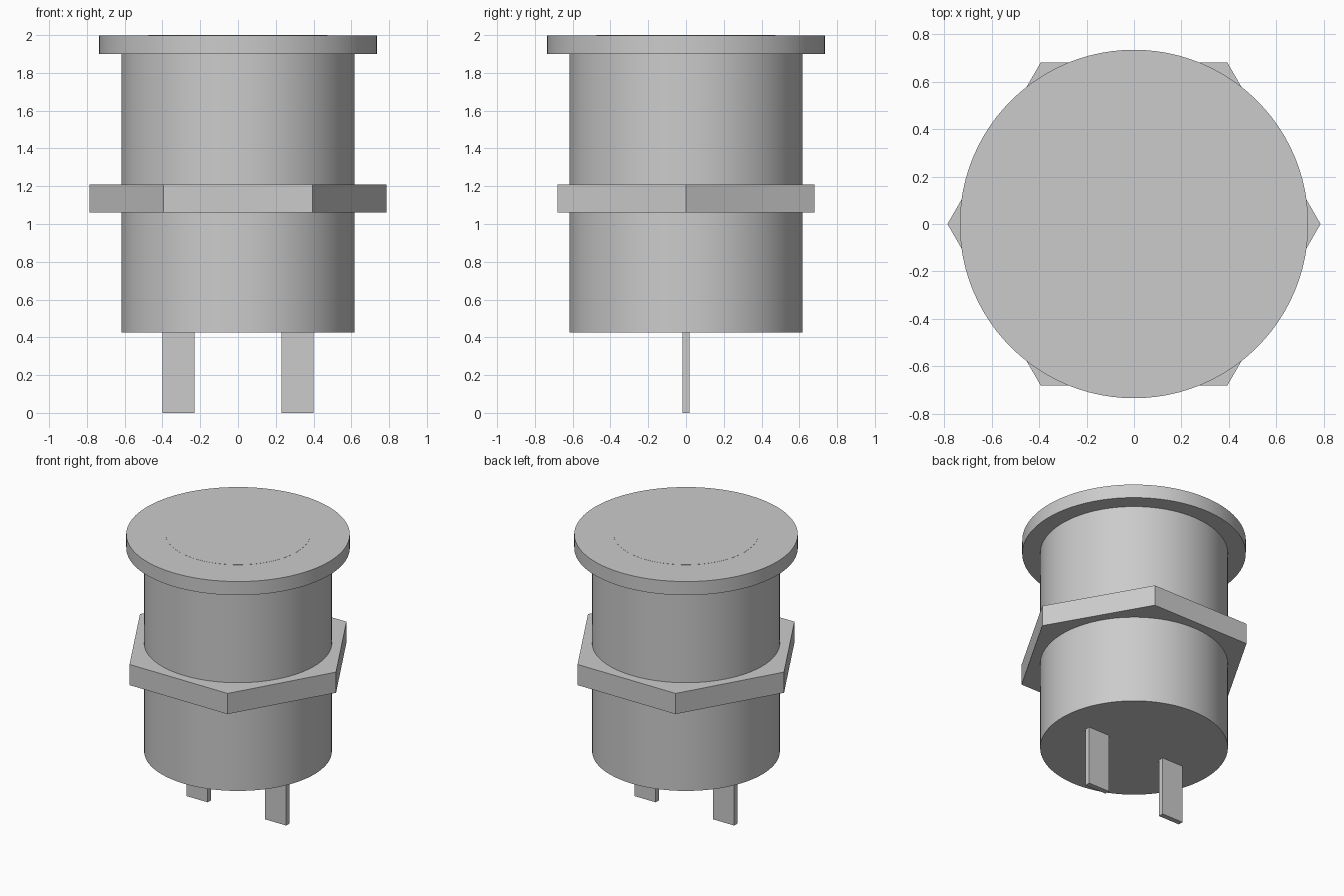
import bpy
from math import radians

cube = bpy.data.objects.get("Cube")
if cube:
    bpy.data.objects.remove(cube, do_unlink=True)

# Single plain grey
GREY = (0.6, 0.6, 0.6, 1.0)
grey = bpy.data.materials.new("light_grey")
grey.use_nodes = True
grey.diffuse_color = GREY
grey.node_tree.nodes["Principled BSDF"].inputs["Base Color"].default_value = GREY


def prism(name, radius, bottom, top, sides=96, turn=0.0):
    """Upright cylinder or prism between two heights."""
    bpy.ops.mesh.primitive_cylinder_add(
        vertices=sides, radius=radius, depth=top - bottom,
        location=(0, 0, (bottom + top) / 2), rotation=(0, 0, turn))
    obj = bpy.context.object
    obj.name = name
    obj.data.materials.append(grey)
    if sides > 12:
        bpy.ops.object.shade_smooth_by_angle(angle=radians(30))
    return obj


def blade(name, x):
    """Flat connector tab under the body."""
    bpy.ops.mesh.primitive_cube_add(size=1, location=(x, 0, 0.2125))
    obj = bpy.context.object
    obj.name = name
    obj.scale = (0.17, 0.037, 0.425)
    bpy.ops.object.transform_apply(location=False, rotation=False, scale=True)
    obj.data.materials.append(grey)


# Barrel, top flange and the nearly flush button in it
prism("barrel", 0.617, 0.425, 1.9)
prism("flange", 0.735, 1.9, 1.999)
prism("button", 0.475, 1.95, 2.0)

# Hexagonal nut with corners on the x axis
prism("hex_nut", 0.787, 1.06, 1.21, sides=6, turn=radians(30))

# Pair of connector tabs
for side, x in (("left", 0.315), ("right", -0.315)):
    blade(side + "_terminal", x)
